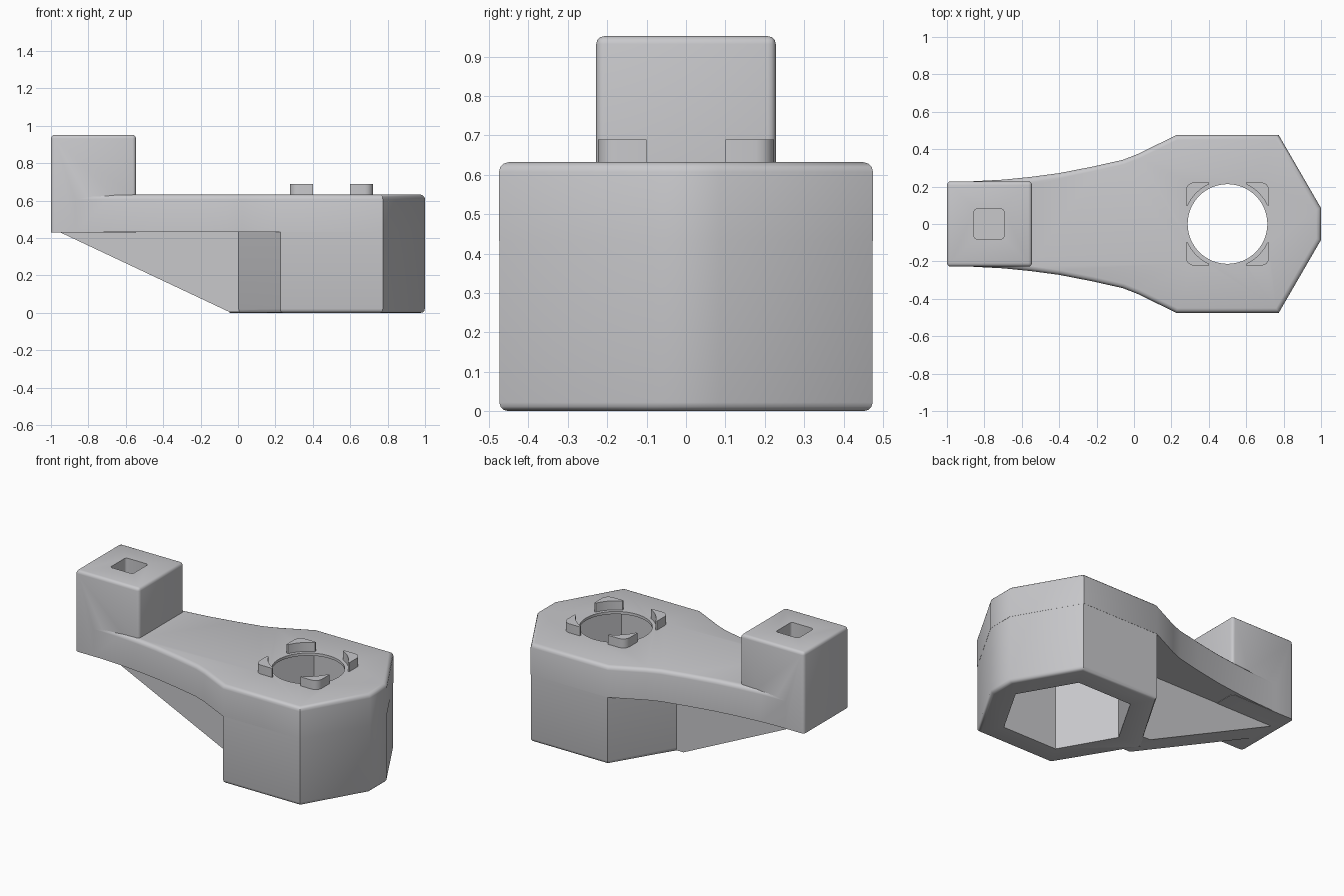
import bpy, bmesh, math
from mathutils import Vector

if "Cube" in bpy.data.objects:
    bpy.data.objects.remove(bpy.data.objects["Cube"])

grey = bpy.data.materials.new("light grey")
grey.diffuse_color = (0.58, 0.58, 0.60, 1)
grey.use_nodes = True
grey.node_tree.nodes["Principled BSDF"].inputs["Base Color"].default_value = grey.diffuse_color


def link(name, me):
    ob = bpy.data.objects.new(name, me)
    bpy.context.scene.collection.objects.link(ob)
    return ob


def prism(name, pts, lo, hi, axis='z', bevel=0.0, pick=None):
    """Extrude a polygon along z (points are x,y) or along y (points are x,z)."""
    def at(p, h):
        return Vector((p[0], p[1], h)) if axis == 'z' else Vector((p[0], h, p[1]))
    bm = bmesh.new()
    a = [bm.verts.new(at(p, lo)) for p in pts]
    b = [bm.verts.new(at(p, hi)) for p in pts]
    n = len(pts)
    bm.faces.new(a[::-1])
    bm.faces.new(b)
    for i in range(n):
        bm.faces.new((a[i], a[(i + 1) % n], b[(i + 1) % n], b[i]))
    bmesh.ops.recalc_face_normals(bm, faces=bm.faces[:])
    if bevel:
        edges = [e for e in bm.edges if pick(*[v.co for v in e.verts])]
        bmesh.ops.bevel(bm, geom=edges, offset=bevel, segments=3, profile=0.5, affect='EDGES')
    if bm.calc_volume(signed=True) < 0:
        bmesh.ops.reverse_faces(bm, faces=bm.faces[:])
    me = bpy.data.meshes.new(name)
    bm.to_mesh(me)
    bm.free()
    me.materials.append(grey)
    return link(name, me)


def volume(me):
    bm = bmesh.new()
    bm.from_mesh(me)
    v = bm.calc_volume(signed=True)
    bm.free()
    return v


def combine(target, other, op):
    """Boolean with the first solver that gives a sound volume; a union may fall back to joining."""
    before, extra = volume(target.data), volume(other.data)
    m = target.modifiers.new("combine", 'BOOLEAN')
    m.operation, m.object = op, other
    low, high = (before, before + extra) if op == 'UNION' else (before - extra, before - 1e-5)
    result = None
    for solver in ('MANIFOLD', 'EXACT', 'FLOAT'):
        m.solver = solver
        bpy.context.view_layer.update()
        ev = target.evaluated_get(bpy.context.evaluated_depsgraph_get())
        me = bpy.data.meshes.new_from_object(ev)
        if len(me.polygons) and low - 1e-4 <= volume(me) <= high + 1e-5:
            result = me
            break
    target.modifiers.remove(m)
    if result is None and op == 'UNION':
        bm = bmesh.new()
        bm.from_mesh(target.data)
        bm.from_mesh(other.data)
        result = bpy.data.meshes.new("joined")
        bm.to_mesh(result)
        bm.free()
    if result is not None:
        result.materials.clear()
        result.materials.append(grey)
        target.data = result
    bpy.data.objects.remove(other, do_unlink=True)


def ring(cx, r, n):
    return [(cx + r * math.cos(2 * math.pi * i / n), r * math.sin(2 * math.pi * i / n)) for i in range(n)]


def rect(x0, x1, w):
    return [(x0, -w), (x1, -w), (x1, w), (x0, w)]


def mirrored(half):
    return half + [(x, -y) for x, y in reversed(half)]


# Deck: the flared arm plus the top of the hexagonal head
half = [(1, 0.085), (0.774, 0.475), (0.226, 0.475), (0.02, 0.374), (-0.06, 0.343), (-0.22, 0.307),
        (-0.4, 0.272), (-0.55, 0.252), (-0.7, 0.237), (-0.87, 0.228), (-0.98, 0.222)]
body = prism("bracket_body", mirrored(half), 0.432, 0.632, bevel=0.025,
             pick=lambda p, q: p.z > 0.6 and q.z > 0.6)

# Hexagonal head, a hair inside the deck outline, clipped at the right end
head = prism("head", mirrored([(0.999, 0.085), (0.774, 0.474), (0.226, 0.474), (-0.046, 0.004)]),
             0, 0.52, bevel=0.022,
             pick=lambda p, q: p.z < 0.1 and q.z < 0.1 and max(p.x, q.x) > 0)

# Sloped rib under the arm
rib = prism("rib", [(-0.95, 0.46), (-0.95, 0.43), (-0.045, 0.004), (0.06, 0.004), (0.06, 0.46)],
            -0.09, 0.09, axis='y')

# Square post at the end of the arm
post = prism("post", rect(-1, -0.545, 0.228), 0.43, 0.952, bevel=0.02,
             pick=lambda p, q: max(p.z, q.z) > 0.9)

for part in (head, rib, post):
    combine(body, part, 'UNION')

# Four corner tabs around the round hole
for sx in (1, -1):
    for sy in (1, -1):
        o, e, r, R = 0.223, 0.1, 0.045, 0.235
        a0 = math.asin(e / R)
        a1 = math.pi / 2 - a0
        pts = [(o, e)]
        pts += [(o - r + r * math.cos(t * math.pi / 8), o - r + r * math.sin(t * math.pi / 8)) for t in range(5)]
        pts += [(e, o)]
        pts += [(R * math.cos(a1 + (a0 - a1) * t / 8), R * math.sin(a1 + (a0 - a1) * t / 8)) for t in range(9)]
        tab = prism("tab", [(0.5 + sx * x, sy * y) for x, y in pts], 0.622, 0.69)
        combine(body, tab, 'UNION')

# Cut the hexagonal socket, the round hole and the square hole
combine(body, prism("socket_cutter", ring(0.5, 0.385, 6), -0.1, 0.615), 'DIFFERENCE')
combine(body, prism("round_cutter", ring(0.5, 0.213, 64), 0.5, 0.8), 'DIFFERENCE')
combine(body, prism("square_cutter", rect(-0.855, -0.695, 0.08), 0.65, 1.1, bevel=0.015,
                    pick=lambda p, q: abs(p.z - q.z) > 0.1), 'DIFFERENCE')

bpy.context.view_layer.objects.active = body
body.select_set(True)
bpy.ops.object.shade_smooth_by_angle(angle=math.radians(32))
